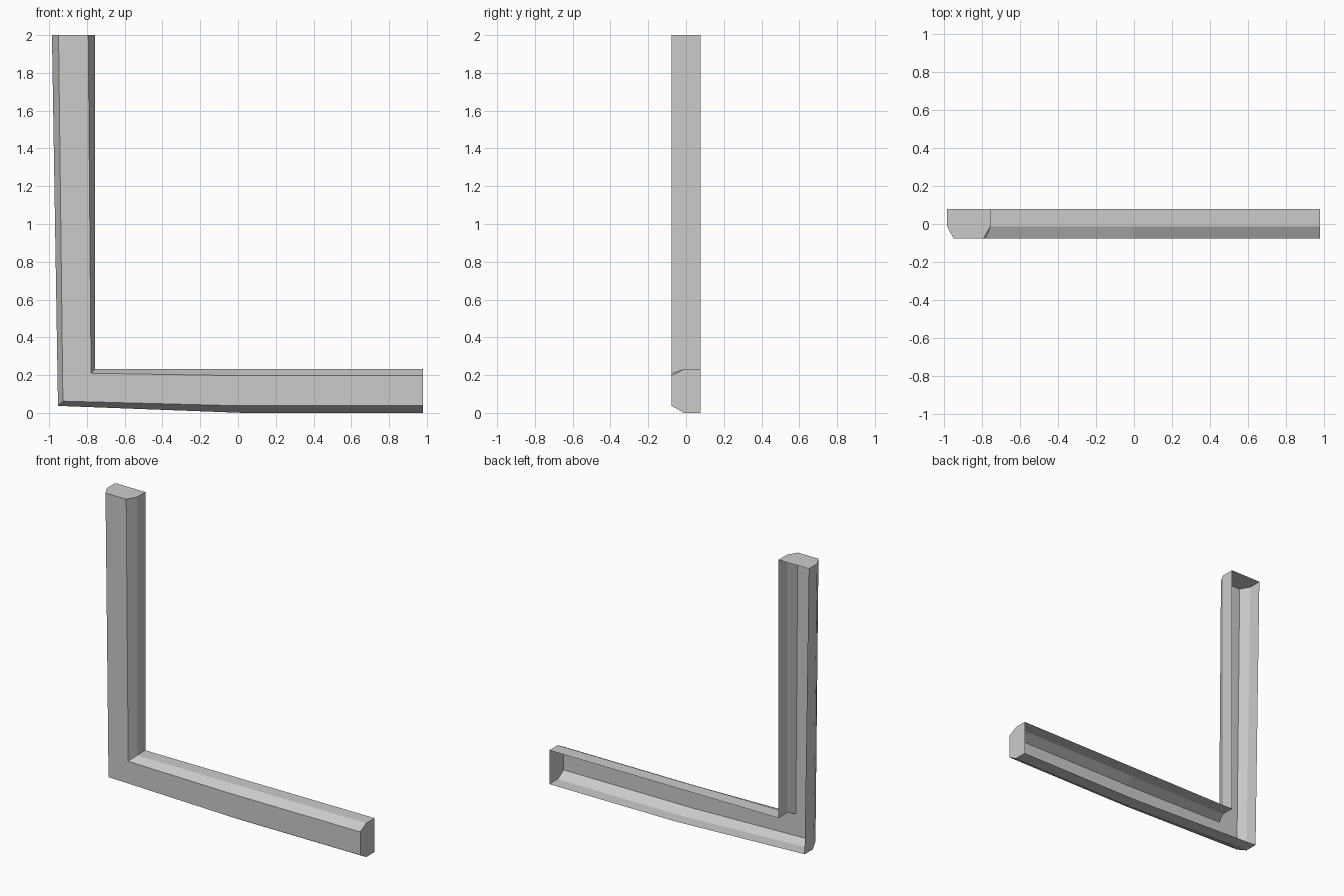
import bpy
import bmesh

cube = bpy.data.objects.get("Cube")
if cube:
    bpy.data.objects.remove(cube, do_unlink=True)

# One flat grey for the whole frame
grey = bpy.data.materials.new("plain grey")
grey.use_nodes = True
colour = (0.6, 0.6, 0.6, 1)
grey.diffuse_color = colour
grey.node_tree.nodes["Principled BSDF"].inputs["Base Color"].default_value = colour

BACK, SHOULDER, FRONT = 0.078, -0.012, -0.077

# Rails in (x, z), each from the post top, round the corner, to the sill end
outer_side = [(-0.985, 2), (-0.953, 0.037), (0.03, 0), (0.98, 0)]
outer_front = [(-0.95, 2), (-0.927, 0.062), (0.0, 0.038), (0.98, 0.038)]
inner_front = [(-0.793, 2), (-0.778, 0.21), (0.0, 0.197), (0.98, 0.197)]
inner_side = [(-0.756, 2), (-0.756, 0.232), (0.0, 0.232), (0.98, 0.232)]

# Channel section: outer wall, bevel, front, bevel, inner wall; back left open
section = [(outer_side, BACK), (outer_side, SHOULDER), (outer_front, FRONT),
           (inner_front, FRONT), (inner_side, SHOULDER), (inner_side, BACK)]

bm = bmesh.new()
rails = [[bm.verts.new((x, y, z)) for x, z in rail] for rail, y in section]
for a, b in zip(rails, rails[1:]):
    for s in range(len(a) - 1):
        bm.faces.new((a[s], a[s + 1], b[s + 1], b[s]))

# End caps at the post top and the sill end
bm.faces.new([r[0] for r in rails])
bm.faces.new([r[-1] for r in reversed(rails)])

mesh = bpy.data.meshes.new("corner_frame")
bm.to_mesh(mesh)
bm.free()
mesh.materials.append(grey)
frame = bpy.data.objects.new("corner_frame", mesh)
bpy.context.collection.objects.link(frame)
